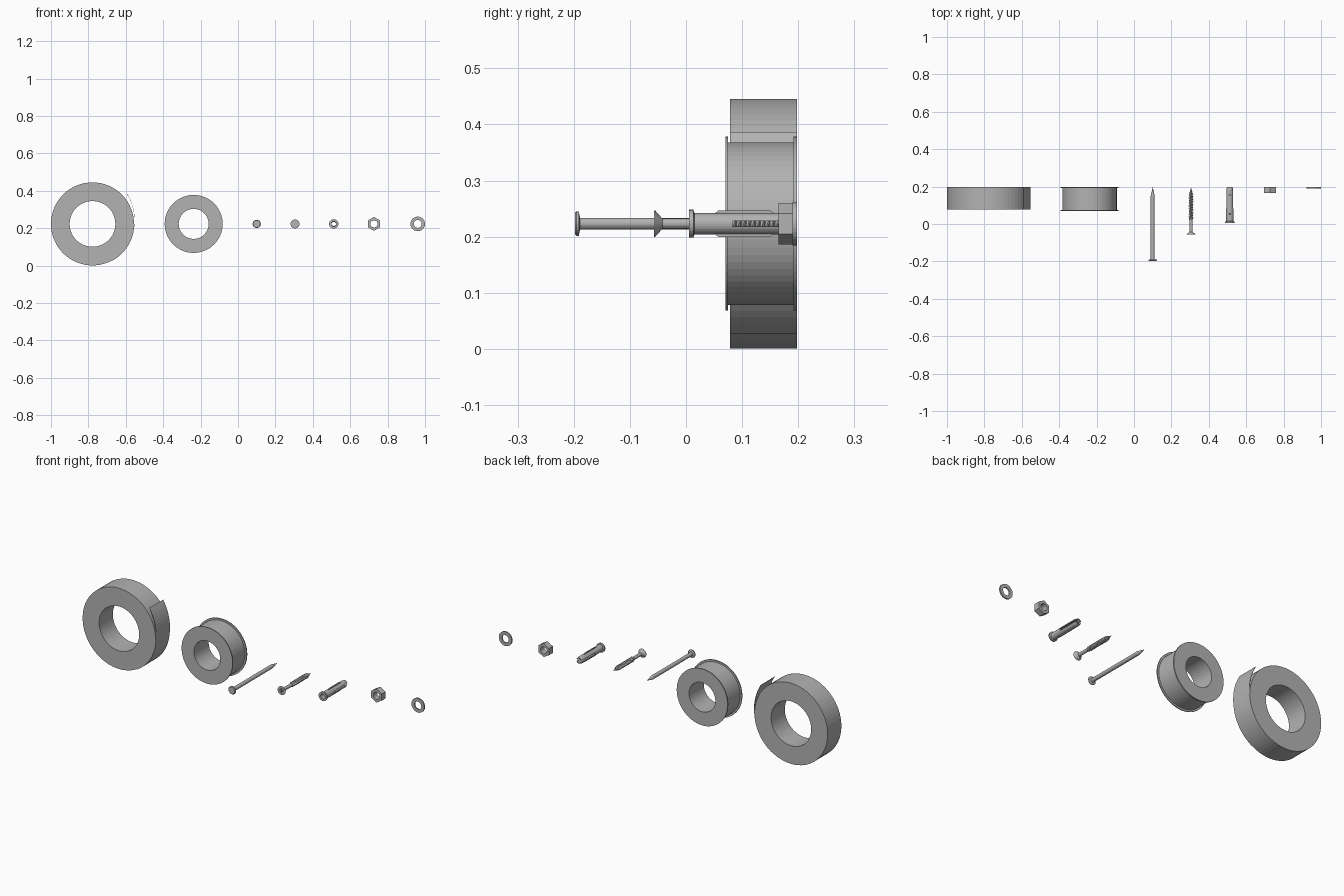
import bpy, bmesh
from math import pi, sin, cos, radians
from mathutils import Matrix

cube = bpy.data.objects.get("Cube")
if cube:
    bpy.data.objects.remove(cube, do_unlink=True)

grey = bpy.data.materials.new("plain grey")
grey.use_nodes = True
COLOUR = (0.45, 0.45, 0.45, 1)
grey.diffuse_color = COLOUR
grey.node_tree.nodes["Principled BSDF"].inputs["Base Color"].default_value = COLOUR
AXIS_Z = 0.223


def finish(bm, name, x):
    """Turn a bmesh into an object whose axis runs along y at the given x."""
    bmesh.ops.remove_doubles(bm, verts=bm.verts, dist=1e-6)
    bmesh.ops.recalc_face_normals(bm, faces=bm.faces)
    mesh = bpy.data.meshes.new(name)
    bm.to_mesh(mesh)
    bm.free()
    mesh.materials.append(grey)
    obj = bpy.data.objects.new(name, mesh)
    obj.location = (x, 0, AXIS_Z)
    bpy.context.collection.objects.link(obj)
    return obj


def lathe(name, x, profile, sides, closed=False, turn=0.0):
    """Spin (radius, y) points round the y axis; closed profiles make rings."""
    bm = bmesh.new()
    rings = []
    for r, y in profile:
        if r == 0:
            rings.append([bm.verts.new((0, y, 0))] * sides)
        else:
            angles = [turn + 2 * pi * i / sides for i in range(sides)]
            rings.append([bm.verts.new((r * cos(a), y, r * sin(a))) for a in angles])
    pairs = list(zip(rings, rings[1:]))
    if closed:
        pairs.append((rings[-1], rings[0]))
    for a, b in pairs:
        for i in range(sides):
            j = (i + 1) % sides
            bm.faces.new(dict.fromkeys((a[i], a[j], b[j], b[i])))
    return finish(bm, name, x)


def box(name, x, size, centre, tilt=0.0):
    bm = bmesh.new()
    bmesh.ops.create_cube(bm, size=1, matrix=Matrix.Rotation(tilt, 4, 'Y')
                          @ Matrix.Translation(centre) @ Matrix.Diagonal((*size, 1)))
    return finish(bm, name, x)


def cut(obj, cutter):
    mod = obj.modifiers.new("cut", 'BOOLEAN')
    mod.operation = 'DIFFERENCE'
    mod.solver = 'EXACT'
    mod.object = cutter
    bpy.context.view_layer.objects.active = obj
    bpy.ops.object.modifier_apply(modifier=mod.name)
    bpy.data.objects.remove(cutter, do_unlink=True)


def ring(name, x, inner, outer, front, back, sides):
    return lathe(name, x, [(inner, front), (outer, front), (outer, back), (inner, back)],
                 sides, closed=True)


# Tape roll with a loose end peeling away
TAPE_X = -0.778
ring("tape_roll", TAPE_X, 0.122, 0.222, 0.078, 0.198, 64)

bm = bmesh.new()
rows = []
steps = 24
for i in range(steps + 1):
    a = radians(-61 + 102.5 * i / steps)
    lift = max(0, (a - radians(-10)) / radians(51.5))
    r = 0.2232 + 0.023 * lift ** 1.6
    rows.append([bm.verts.new((q * cos(a), y, q * sin(a)))
                 for q, y in ((r, 0.078), (r, 0.198), (r - 0.0015, 0.198), (r - 0.0015, 0.078))])
for a, b in zip(rows, rows[1:]):
    for k in range(4):
        bm.faces.new((a[k], a[k - 1], b[k - 1], b[k]))
bm.faces.new(rows[0])
bm.faces.new(rows[-1])
finish(bm, "tape_loose_end", TAPE_X)

# Flanged spool
lathe("spool", -0.237, [(0.08, 0.07), (0.155, 0.07), (0.155, 0.075), (0.145, 0.075),
                        (0.145, 0.192), (0.155, 0.192), (0.155, 0.198), (0.08, 0.198)],
      64, closed=True)

# Nail
lathe("nail", 0.1, [(0, -0.198), (0.019, -0.198), (0.022, -0.195), (0.022, -0.191),
                    (0.0105, -0.189), (0.0105, 0.15), (0, 0.198)], 24)

# Countersunk screw with a cross recess
SCREW_X = 0.305
screw = lathe("screw", SCREW_X, [(0, -0.057), (0.024, -0.057), (0.0235, -0.055), (0.009, -0.042),
                                 (0.009, 0.155), (0, 0.198)], 24)
for tilt in (0, pi / 2):
    cut(screw, box("recess_cutter", SCREW_X, (0.026, 0.016, 0.005), (0, -0.057, 0), tilt))

# Helical screw thread, shrinking towards the tip
bm = bmesh.new()
START, END, PITCH, SEGMENTS = 0.02, 0.185, 0.0085, 12
count = int((END - START) / PITCH * SEGMENTS)
strips = []
for i in range(count + 1):
    y = START + PITCH * i / SEGMENTS
    a = 2 * pi * i / SEGMENTS
    core = 0.0088 * min(1, (0.198 - y) / 0.043)
    crest = core + 0.0045 * min(1, i / SEGMENTS, (count - i) / (2 * SEGMENTS)) + 0.0003
    strips.append([bm.verts.new((r * cos(a), y + dy, r * sin(a)))
                   for r, dy in ((core, -0.0025), (crest, 0), (core, 0.0025))])
for a, b in zip(strips, strips[1:]):
    for k in range(3):
        bm.faces.new((a[k], a[k - 1], b[k - 1], b[k]))
bm.faces.new(strips[0])
bm.faces.new(strips[-1])
finish(bm, "screw_thread", SCREW_X)

# Wall plug: split sleeve with a collar and gripping fins
PLUG_X = 0.512
plug = lathe("wall_plug", PLUG_X, [(0.013, 0.005), (0.025, 0.005), (0.025, 0.013), (0.019, 0.015),
                                   (0.019, 0.182), (0.016, 0.198), (0.011, 0.198)],
             24, closed=True)
cut(plug, box("slot_cutter", PLUG_X, (0.06, 0.14, 0.01), (0, 0.153, 0)))

for side, label in ((1, "upper"), (-1, "lower")):
    bm = bmesh.new()
    outline = ((0.05, 0.018), (0.058, 0.0235), (0.15, 0.0235), (0.158, 0.018))
    base = bm.faces.new([bm.verts.new((-0.003, y, side * z)) for y, z in outline])
    grown = bmesh.ops.extrude_face_region(bm, geom=[base])
    bmesh.ops.translate(bm, vec=(0.006, 0, 0),
                        verts=[v for v in grown["geom"] if isinstance(v, bmesh.types.BMVert)])
    finish(bm, label + "_plug_fin", PLUG_X)

# Hexagonal nut with a round bore
nut = lathe("hex_nut", 0.727, [(0, 0.165), (0.037, 0.165), (0.037, 0.198), (0, 0.198)],
            6, turn=pi / 6)
cut(nut, lathe("bore_cutter", 0.727, [(0, 0.1), (0.019, 0.1), (0.019, 0.25), (0, 0.25)], 32))

# Flat washer
ring("washer", 0.961, 0.021, 0.039, 0.19, 0.198, 32)
